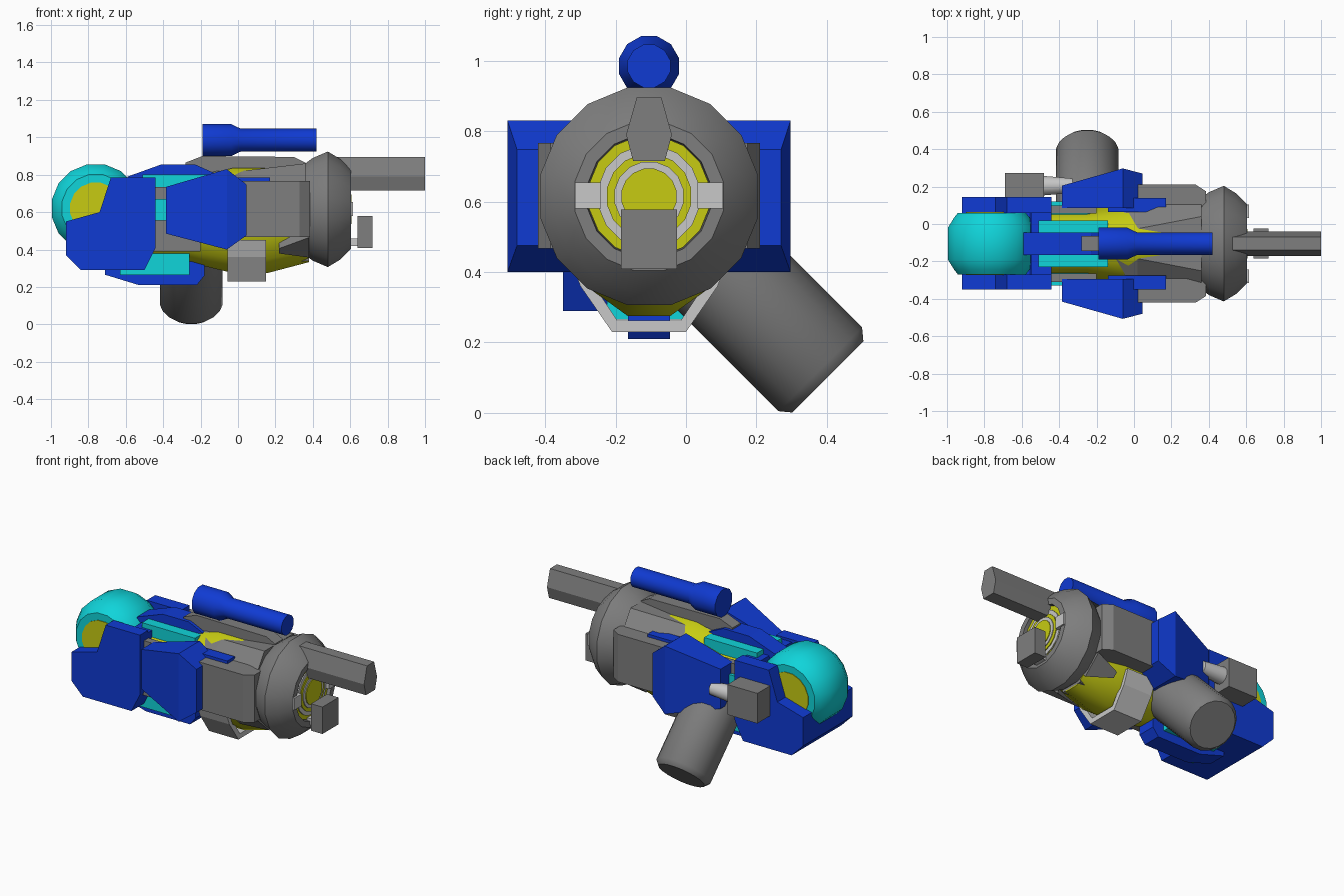
import bpy, bmesh, math
from mathutils import Vector, Matrix

AY, AZ = -0.105, 0.615          # main axis of the body, running along x


def material(name, rgb):
    m = bpy.data.materials.new(name)
    m.diffuse_color = (*rgb, 1)
    return m


BLUE = material("blue", (0.005, 0.043, 0.65))
CYAN = material("cyan", (0.005, 0.66, 0.70))
YELLOW = material("yellow", (0.57, 0.60, 0.006))
GREY = material("grey", (0.21, 0.21, 0.21))
LIGHT = material("light grey", (0.58, 0.58, 0.58))


def finish(name, bm, mat, smooth=False):
    bmesh.ops.recalc_face_normals(bm, faces=bm.faces)
    me = bpy.data.meshes.new(name)
    bm.to_mesh(me)
    bm.free()
    me.materials.append(mat)
    ob = bpy.data.objects.new(name, me)
    bpy.context.collection.objects.link(ob)
    if smooth:
        bpy.ops.object.select_all(action='DESELECT')
        ob.select_set(True)
        bpy.context.view_layer.objects.active = ob
        bpy.ops.object.shade_smooth_by_angle(angle=math.radians(40))
    return ob


def skin(name, rings, mat, smooth=False):
    """Join equal-length rings of points into a capped solid."""
    bm = bmesh.new()
    vs = [[bm.verts.new(p) for p in r] for r in rings]
    n = len(rings[0])
    for a, b in zip(vs, vs[1:]):
        for i in range(n):
            bm.faces.new((a[i], a[(i + 1) % n], b[(i + 1) % n], b[i]))
    bm.faces.new(vs[0])
    bm.faces.new(vs[-1])
    return finish(name, bm, mat, smooth)


def lathe(name, prof, n, origin, axis, mat, smooth=True, sy=1.0):
    """Revolve (distance, radius) pairs about an axis; sy squeezes width in y."""
    rot = Vector(axis).to_track_quat('Z', 'X').to_matrix()
    rings = []
    for t, r in prof:
        ring = []
        for i in range(n):
            a = 2 * math.pi * (i + 0.5) / n
            p = rot @ Vector((r * math.cos(a), r * math.sin(a), t))
            ring.append(Vector(origin) + Vector((p.x, p.y * sy, p.z)))
        rings.append(ring)
    return skin(name, rings, mat, smooth)


def loft(name, sections, mat, turn=0):
    """Sections (x, [(y from axis, z)]), optionally turned about the body axis."""
    R = Matrix.Rotation(math.radians(turn), 3, 'X')
    c = Vector((0, AY, AZ))
    return skin(name, [[c + R @ Vector((x, y, z - AZ)) for y, z in pts]
                       for x, pts in sections], mat)


def rect(y0, y1, z0, z1):
    return [(y0, z0), (y1, z0), (y1, z1), (y0, z1)]


def box(name, x0, x1, y0, y1, z0, z1, mat):
    return loft(name, [(x0, rect(y0, y1, z0, z1)), (x1, rect(y0, y1, z0, z1))], mat)


def plate(name, pts, y0, y1, mat):
    """Side profile in x and z, extruded across y (measured from the axis)."""
    return skin(name, [[(x, AY + y, z) for x, z in pts] for y in (y0, y1)], mat)


# rear drum and its housing
drum = (-0.76, AY, 0.62)
lathe("rear_drum", [(-0.165, 0.185), (-0.14, 0.205), (-0.085, 0.24), (0.085, 0.24),
                    (0.14, 0.205), (0.165, 0.185)], 16, drum, (0, 1, 0), CYAN)
lathe("drum_hub", [(-0.169, 0.14), (0.169, 0.14)], 16, drum, (0, 1, 0), YELLOW)
plate("rear_housing", [(-0.92, 0.55), (-0.74, 0.60), (-0.68, 0.785), (-0.44, 0.785),
                       (-0.44, 0.41), (-0.50, 0.29), (-0.84, 0.29), (-0.92, 0.37)],
      -0.245, -0.165, BLUE)
plate("rear_housing_back", [(-0.92, 0.55), (-0.74, 0.60), (-0.68, 0.785), (-0.44, 0.785),
                            (-0.44, 0.41), (-0.50, 0.29), (-0.84, 0.29), (-0.92, 0.37)],
      0.165, 0.25, BLUE)
plate("rear_housing_middle", [(-0.92, 0.55), (-0.56, 0.60), (-0.55, 0.77), (-0.44, 0.77),
                              (-0.44, 0.41), (-0.50, 0.29), (-0.84, 0.29), (-0.92, 0.37)],
      -0.166, 0.166, BLUE)

# yellow core with its casing
lathe("core", [(-0.50, 0.235), (-0.25, 0.235), (-0.03, 0.29), (0.16, 0.29), (0.38, 0.23)],
      12, (0, AY, 0.555), (1, 0, 0), YELLOW, sy=0.8)
box("top_casing", -0.51, -0.14, -0.125, 0.125, 0.70, 0.80, CYAN)
box("bottom_casing", -0.63, -0.26, -0.12, 0.12, 0.265, 0.42, CYAN)
plate("top_spine", [(-0.59, 0.75), (-0.59, 0.79), (-0.41, 0.855), (-0.23, 0.855),
                    (-0.13, 0.81), (-0.13, 0.77)], -0.06, 0.06, BLUE)
plate("bottom_spine", [(-0.71, 0.31), (-0.71, 0.265), (-0.53, 0.21), (-0.22, 0.21),
                       (-0.18, 0.26), (-0.18, 0.41), (-0.28, 0.41)], -0.06, 0.06, BLUE)

# mirrored side parts
for s, side in ((-1, "front"), (1, "back")):
    box(side + "_cyan_strip", -0.46, -0.20, s * 0.15, s * 0.225, 0.555, 0.67, CYAN)
    box(side + "_inner_plate", -0.46, -0.20, s * 0.16, s * 0.205, 0.39, 0.735, GREY)
    loft(side + "_shoulder", [(-0.385, rect(s * 0.19, s * 0.31, 0.485, 0.735)),
                              (-0.06, rect(s * 0.19, s * 0.402, 0.40, 0.83)),
                              (0.045, rect(s * 0.19, s * 0.375, 0.475, 0.748))], BLUE)
    box(side + "_blue_rail", -0.14, 0.17, s * 0.17, s * 0.245, 0.74, 0.785, BLUE)
    loft(side + "_block", [(0.02, rect(0, s * 0.315, 0.467, 0.767)),
                           (0.33, rect(0, s * 0.315, 0.467, 0.767)),
                           (0.385, rect(0, s * 0.28, 0.467, 0.767))], GREY)

# grey roof, ridge and petals that grip the core
loft("roof", [(-0.14, [(-0.10, 0.75), (0.10, 0.75), (0.03, 0.82), (-0.03, 0.82)]),
              (0.02, [(-0.22, 0.75), (0.22, 0.75), (0.08, 0.82), (-0.08, 0.82)]),
              (0.36, [(-0.22, 0.75), (0.22, 0.75), (0.145, 0.86), (-0.145, 0.86)])], GREY)
plate("ridge", [(-0.28, 0.83), (-0.28, 0.865), (-0.19, 0.90), (0.30, 0.895),
                (0.36, 0.865), (0.36, 0.80), (-0.10, 0.80)], -0.04, 0.04, GREY)
for k, (turn, tip) in enumerate(((138, 0.22), (180, 0.11), (222, 0.22))):
    loft("petal_%d" % k, [(tip, rect(-0.02, 0.02, AZ + 0.20, AZ + 0.30)),
                          (0.38, rect(-0.08, 0.08, AZ + 0.18, AZ + 0.275))], GREY, turn)

# light bracket under the core
u = [(-0.23, 0.45), (-0.195, 0.36), (-0.105, 0.23), (0.105, 0.23), (0.195, 0.36), (0.23, 0.45),
     (0.20, 0.45), (0.165, 0.375), (0.09, 0.262), (-0.09, 0.262), (-0.165, 0.375), (-0.20, 0.45)]
loft("under_bracket", [(-0.055, u), (0.15, u)], LIGHT)

# rounded nose with recessed lens rings
lathe("nose", [(0.34, 0.235), (0.40, 0.28), (0.48, 0.315), (0.545, 0.275), (0.605, 0.215),
               (0.605, 0.178), (0.56, 0.175)], 16, (0, AY, AZ), (1, 0, 0), GREY)
for k, (r, x, m) in enumerate(((0.174, 0.585, YELLOW), (0.147, 0.591, LIGHT), (0.122, 0.596, YELLOW),
                               (0.10, 0.601, LIGHT), (0.08, 0.606, YELLOW))):
    lathe("lens_ring_%d" % k, [(0.55, r), (x, r)], 16, (0, AY, AZ), (1, 0, 0), m)
for s in (-1, 1):
    box("lens_tab", 0.56, 0.615, s * 0.137, s * 0.21, 0.58, 0.655, LIGHT)
box("sensor_stem", 0.58, 0.65, -0.04, 0.04, 0.42, 0.46, LIGHT)
box("sensor_box", 0.64, 0.72, -0.08, 0.08, 0.408, 0.578, GREY)

# top barrel
hexa = [(-0.045, 0.715), (0.045, 0.715), (0.065, 0.79), (0.035, 0.896), (-0.035, 0.896), (-0.065, 0.79)]
loft("barrel", [(0.45, hexa), (1.0, hexa)], GREY)

# blue scope
lathe("scope", [(-0.19, 0.088), (-0.035, 0.088), (0.015, 0.063), (0.42, 0.063)],
      12, (0, AY, 0.985), (1, 0, 0), BLUE)

# slanted canister on the back side
lathe("canister", [(0.0, 0.17), (0.47, 0.17), (0.50, 0.145)], 20,
      (-0.25, 0.049, 0.456), (0, 1, -1), GREY)

# small box and rod on the back side
box("side_box", -0.69, -0.48, 0.245, 0.378, 0.50, 0.69, GREY)
lathe("side_rod", [(-0.50, 0.055), (-0.44, 0.05), (-0.33, 0.04)], 12, (0, 0.205, 0.60), (1, 0, 0), LIGHT)
